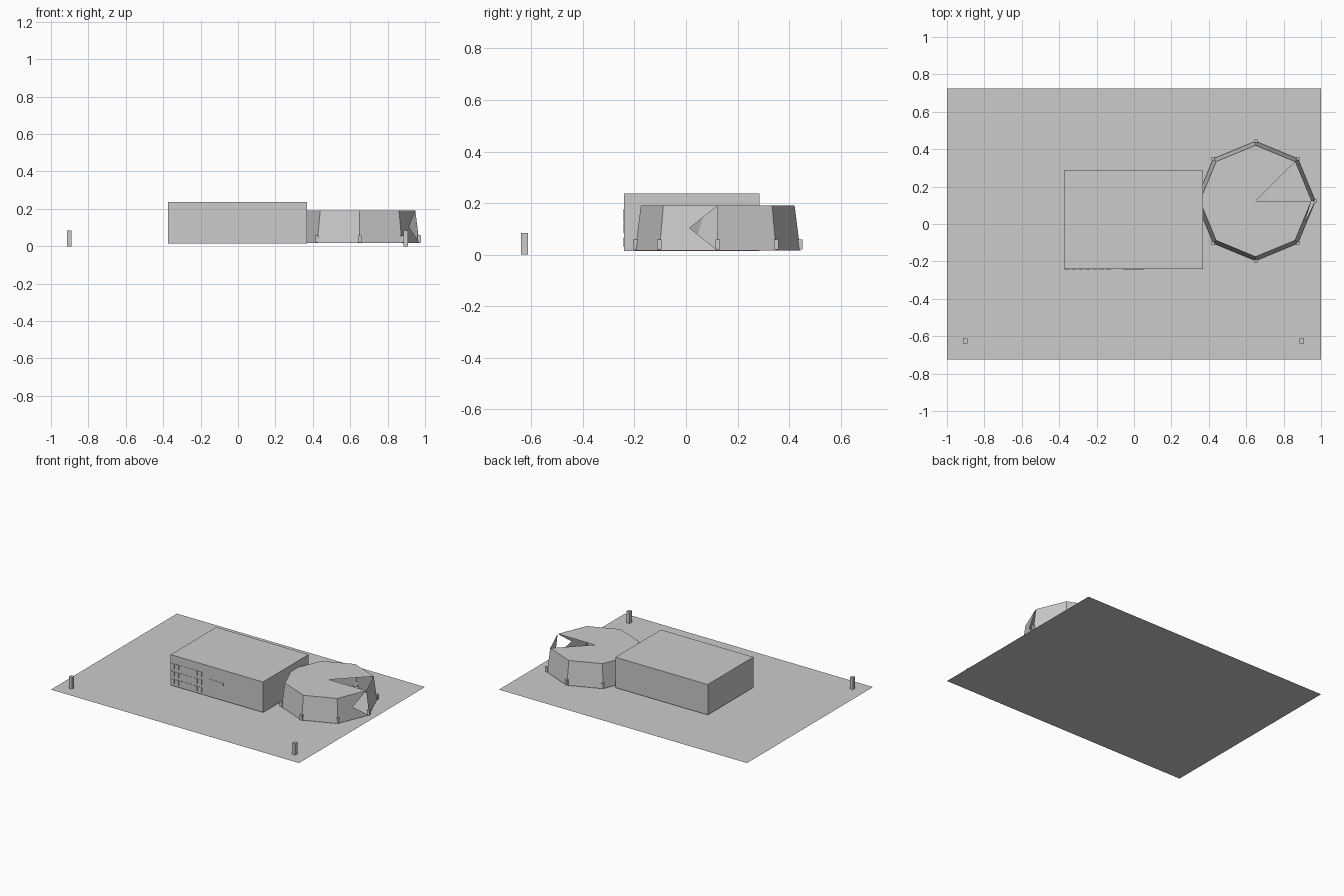
import bpy, math

if "Cube" in bpy.data.objects:
    bpy.data.objects.remove(bpy.data.objects["Cube"])

grey = bpy.data.materials.new("light_grey")
grey.diffuse_color = (0.6, 0.6, 0.6, 1)
grey.use_nodes = True
grey.node_tree.nodes["Principled BSDF"].inputs["Base Color"].default_value = grey.diffuse_color


def mesh(name, verts, faces):
    me = bpy.data.meshes.new(name)
    me.from_pydata(verts, [], faces)
    me.materials.append(grey)
    ob = bpy.data.objects.new(name, me)
    bpy.context.collection.objects.link(ob)
    return ob


def box(name, x0, x1, y0, y1, z0, z1):
    v = [(x, y, z) for z in (z0, z1) for x, y in ((x0, y0), (x1, y0), (x1, y1), (x0, y1))]
    f = [(3, 2, 1, 0), (4, 5, 6, 7)]
    f += [(i, (i + 1) % 4, 4 + (i + 1) % 4, 4 + i) for i in range(4)]
    return mesh(name, v, f)


# Site slab and the two gate posts at its front corners
mesh("site_ground", [(-1, -.725, 0), (1, -.725, 0), (1, .725, 0), (-1, .725, 0)], [(0, 1, 2, 3)])
for side, x in (("left", -.903), ("right", .897)):
    box("gate_post_" + side, x - .012, x + .012, -.64, -.613, 0, .085)

# Main building block
box("main_building", -.375, .37, -.24, .285, .015, .237)

# Three rows of windows and a wall plate on the front
for r, z in enumerate((.03, .085, .142)):
    for i in range(7):
        x = -.371 + i * .037
        box(f"window_{r}_{i}", x, x + .026, -.243, -.239, z, z + .036)
box("wall_plate", -.06, .05, -.242, -.239, .122, .142)

# Octagonal pavilion
CX, CY, Z0, Z1 = .65, .123, .017, .19


def ring(i, r, z):
    a = i * math.pi / 4
    return (CX + r * math.cos(a), CY + r * math.sin(a), z)


# Flat roof as a fan, with one open wedge at the east side
roof = [(CX, CY, Z1)] + [ring(i, .298, Z1) for i in range(8)]
mesh("pavilion_roof", roof, [(0, i + 1, (i + 1) % 8 + 1) for i in range(1, 8)])

# Leaning wall panels, each split by its diagonals into triangles
for i in range(8):
    v = [ring(i, .32, Z0), ring(i + 1, .32, Z0), ring(i + 1, .298, Z1), ring(i, .298, Z1)]
    v.append(tuple(sum(p[k] for p in v) / 4 for k in range(3)))
    tris = [(0, 1, 4), (1, 2, 4), (2, 3, 4), (3, 0, 4)]
    if i == 7:                      # open panel by the east corner
        tris = [tris[0], tris[2], tris[3]]
    mesh(f"pavilion_wall_{i}", v, tris)

# Small footings at the corners
for i in range(8):
    x, y, _ = ring(i, .32, 0)
    box(f"pavilion_footing_{i}", x - .009, x + .009, y - .009, y + .009, .02, .058)
